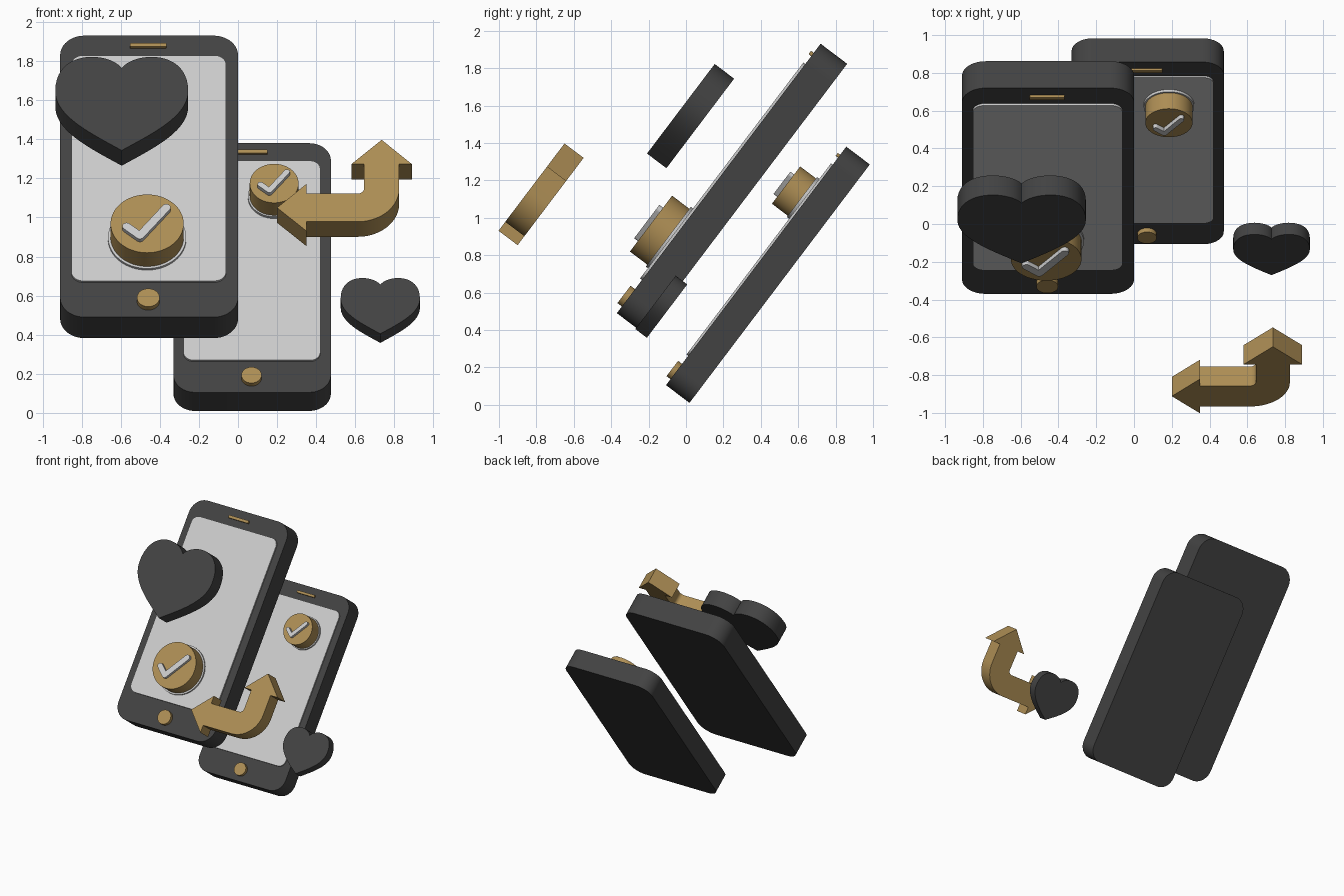
import bpy, bmesh
from math import sin, cos, pi, radians, atan2
from mathutils import Matrix, Vector

if "Cube" in bpy.data.objects:
    bpy.data.objects.remove(bpy.data.objects["Cube"])

TILT = Matrix.Rotation(radians(52.9), 4, 'X')


def material(name, rgb):
    m = bpy.data.materials.new(name)
    m.diffuse_color = (*rgb, 1)
    m.use_nodes = True
    m.node_tree.nodes["Principled BSDF"].inputs["Base Color"].default_value = m.diffuse_color
    return m


DARK = material("dark_grey", (0.055, 0.055, 0.055))
LIGHT = material("light_grey", (0.6, 0.6, 0.6))
GOLD = material("gold", (0.42, 0.27, 0.09))


def frame(x, y, z, s=1.0):
    """Tilted plane: local x = across, y = up the slope, z = outward."""
    return Matrix.Translation((x, y, z)) @ TILT @ Matrix.Scale(s, 4)


def prism(name, outline, low, high, mat, fr):
    bm = bmesh.new()
    face = bm.faces.new([bm.verts.new((p[0], p[1], low)) for p in outline])
    ext = bmesh.ops.extrude_face_region(bm, geom=[face])
    top = [v for v in ext['geom'] if isinstance(v, bmesh.types.BMVert)]
    bmesh.ops.translate(bm, verts=top, vec=(0, 0, high - low))
    bmesh.ops.recalc_face_normals(bm, faces=bm.faces)
    me = bpy.data.meshes.new(name)
    bm.to_mesh(me)
    bm.free()
    me.materials.append(mat)
    ob = bpy.data.objects.new(name, me)
    ob.matrix_world = fr
    bpy.context.collection.objects.link(ob)
    bpy.ops.object.select_all(action='DESELECT')
    ob.select_set(True)
    bpy.context.view_layer.objects.active = ob
    bpy.ops.object.shade_smooth_by_angle(angle=radians(30))
    return ob


def arc(cx, cy, r, a0, a1, n=12):
    return [(cx + r * cos(a0 + (a1 - a0) * i / n), cy + r * sin(a0 + (a1 - a0) * i / n))
            for i in range(n + 1)]


def circle(cx, cy, r, n=64):
    return arc(cx, cy, r, 0, 2 * pi, n)[:-1]


def rounded_rect(x0, x1, y0, y1, r):
    centres = [(x1 - r, y1 - r), (x0 + r, y1 - r), (x0 + r, y0 + r), (x1 - r, y0 + r)]
    return [p for k, (cx, cy) in enumerate(centres)
            for p in arc(cx, cy, r, k * pi / 2, (k + 1) * pi / 2)]


def bezier(p0, p1, p2, p3, n=20):
    out = []
    for i in range(n + 1):
        t = i / n
        w = ((1 - t) ** 3, 3 * t * (1 - t) ** 2, 3 * t * t * (1 - t), t ** 3)
        out.append(tuple(sum(k * p[j] for k, p in zip(w, (p0, p1, p2, p3))) for j in (0, 1)))
    return out


def tick_outline(a, b, c, w):
    a, b, c = Vector(a), Vector(b), Vector(c)
    t1, t2 = atan2(*(b - a).yx), atan2(*(c - b).yx)
    n1, n2 = Vector((-sin(t1), cos(t1))), Vector((-sin(t2), cos(t2)))
    inner = b + (n1 + n2) * w / (1 + n1.dot(n2))
    q = pi / 2
    return (arc(*b, w, t1 - q, t2 - q, 8) + arc(*c, w, t2 - q, t2 + q)
            + [tuple(inner)] + arc(*a, w, t1 + q, t1 + 3 * q))


def phone(prefix, fr):
    # body, raised screen, speaker slot and home button
    prism(prefix + "_body", rounded_rect(-.455, .455, -.903, .903, .125), -.178, 0, DARK, fr)
    prism(prefix + "_screen", rounded_rect(-.398, .394, -.68, .767, .06), 0, .013, LIGHT, fr)
    prism(prefix + "_speaker", rounded_rect(-.097, .088, .82, .842, .004), 0, .018, GOLD, fr)
    prism(prefix + "_home_button", circle(-.004, -.80, .058), 0, .03, GOLD, fr)


def check_button(prefix, fr, x, y, r, high):
    # base ring, thick disc and check mark
    k = r / .187
    prism(prefix + "_button_base", circle(x, y, .2 * k), .011, .027, LIGHT, fr)
    prism(prefix + "_button", circle(x, y, r), .027, high, GOLD, fr)
    pts = [(x + k * u, y + k * v) for u, v in ((-.105, -.035), (-.037, -.095), (.098, .085))]
    prism(prefix + "_check_mark", tick_outline(*pts, .022 * k), high, high + .025, LIGHT, fr)


def heart(name, fr):
    half = bezier((0, .229), (.07, .335), (.34, .35), (.34, .08))
    half += bezier((.34, .08), (.34, -.08), (.16, -.19), (0, -.30))[1:]
    outline = half + [(-x, y) for x, y in half[-2:0:-1]]
    prism(name, outline, -.13, 0, DARK, fr)


# phones
phone("large_phone", frame(-.455, .175, 1.21))
check_button("large_phone", frame(-.455, .175, 1.21), -.01, -.411, .187, .143)
phone("small_phone", frame(.0725, .375, .7425, .885))
check_button("small_phone", frame(.0725, .375, .7425), .1125, .441, .125, .133)

# hearts
heart("large_heart", frame(-.595, -.0275, 1.5825))
heart("small_heart", frame(.728, -.163, .5475, .596))

# bent double-headed arrow
outline = [(.735, .291), (.58, .135), (.645, .135)]
outline += arc(.612, -.021, .033, 0, -pi / 2)
outline += [(.35, -.054), (.35, .008), (.2, -.144), (.35, -.294), (.35, -.234)]
outline += arc(.612, -.021, .213, -pi / 2, 0, 20)
outline += [(.825, .135), (.89, .135)]
prism("double_arrow", outline, -.128, 0, GOLD, frame(0, -.825, 1.165))
